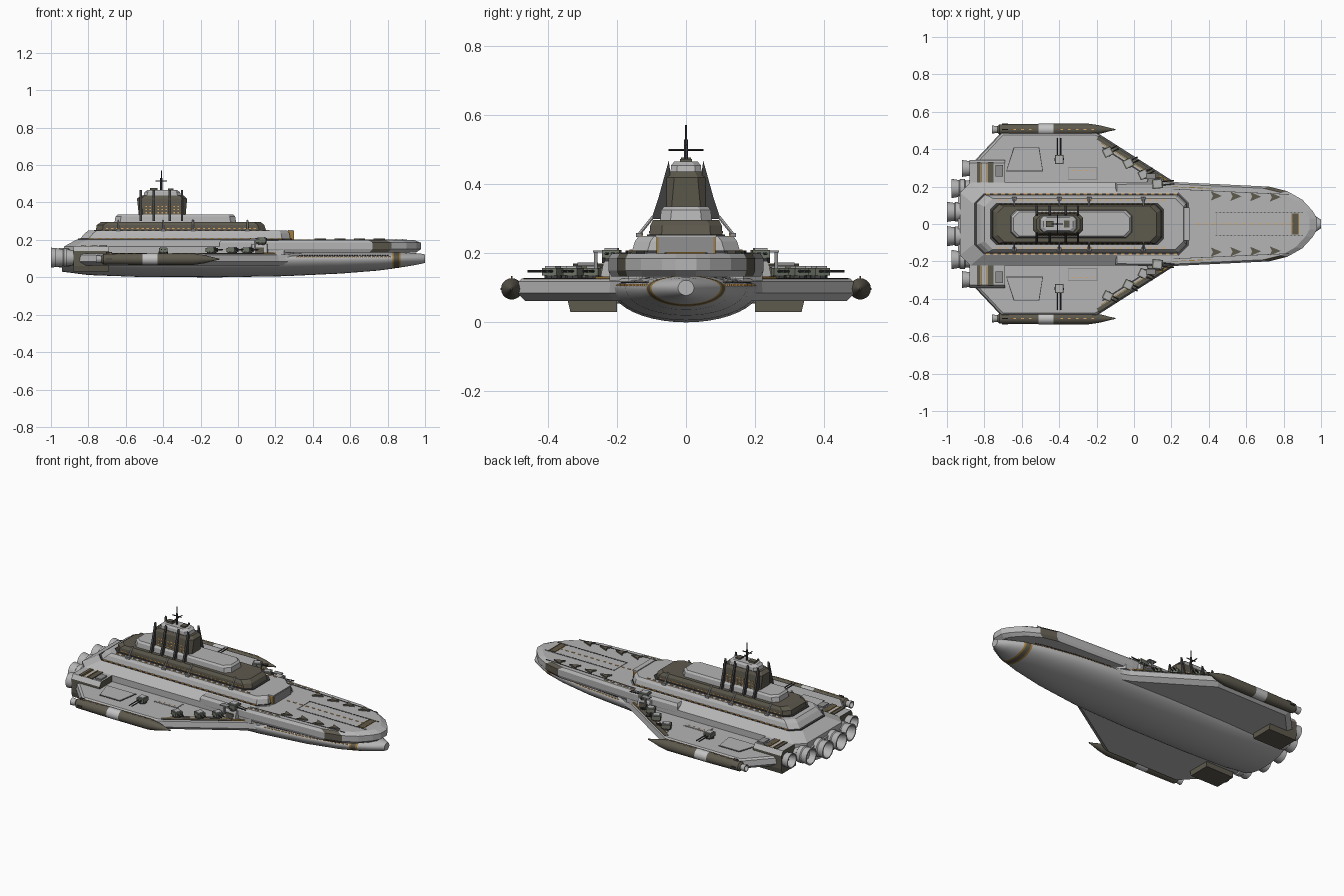
import bpy, bmesh, math
from mathutils import Vector

if "Cube" in bpy.data.objects:
    bpy.data.objects.remove(bpy.data.objects["Cube"])


def material(name, r, g, b):
    m = bpy.data.materials.new(name)
    m.use_nodes = True
    m.diffuse_color = (r, g, b, 1)
    m.node_tree.nodes["Principled BSDF"].inputs["Base Color"].default_value = (r, g, b, 1)
    return m


LIGHT = material("hull light grey", .46, .46, .46)
MID = material("panel grey", .28, .28, .28)
OLIVE = material("dark olive", .11, .1, .075)
DARK = material("dark metal", .05, .05, .05)
GOLD = material("gold trim", .36, .2, .04)
GLOW = material("amber windows", .75, .38, .1)
GREEN = material("turret grey green", .16, .18, .14)
PALE = material("pale band", .55, .55, .55)
smooth = []


def finish(name, bm, mats, mirror, rule=None):
    bmesh.ops.recalc_face_normals(bm, faces=bm.faces)
    if rule:
        for f in bm.faces:
            f.material_index = rule(f.calc_center_median(), f.normal)
    me = bpy.data.meshes.new(name)
    bm.to_mesh(me)
    bm.free()
    for m in mats:
        me.materials.append(m)
    ob = bpy.data.objects.new(name, me)
    bpy.context.collection.objects.link(ob)
    if mirror:
        mod = ob.modifiers.new("mirror", "MIRROR")
        mod.use_axis = (False, True, False)
        mod.use_clip = False
        mod.use_mirror_merge = False
    return ob


def loft(name, rings, mats, mirror=False, rule=None, round_it=False):
    """Skin a list of equal-length point rings and cap both ends."""
    bm = bmesh.new()
    vs = [[bm.verts.new(p) for p in ring] for ring in rings]
    for a, b in zip(vs, vs[1:]):
        for i in range(len(a)):
            j = (i + 1) % len(a)
            bm.faces.new((a[i], a[j], b[j], b[i]))
    bm.faces.new(vs[0])
    bm.faces.new(vs[-1])
    ob = finish(name, bm, mats, mirror, rule)
    if round_it:
        smooth.append(ob)
    return ob


def boxes(name, items, mat, mirror=True):
    """Many boxes (centre, size, turn about z) in one mesh."""
    bm = bmesh.new()
    for c, s, *turn in items:
        a = turn[0] if turn else 0
        vs = bmesh.ops.create_cube(bm, size=1)["verts"]
        for v in vs:
            x, y, z = v.co.x * s[0], v.co.y * s[1], v.co.z * s[2]
            v.co = (c[0] + x * math.cos(a) - y * math.sin(a),
                    c[1] + x * math.sin(a) + y * math.cos(a), c[2] + z)
    return finish(name, bm, [mat], mirror)


def tier(name, levels, c, mat):
    """Stacked octagonal plan outlines: z, rear x, front x, half width."""
    rings = []
    for z, a, b, w in levels:
        half = [(b, w - c), (b - c, w), (a + c, w), (a, w - c)]
        rings.append([(x, y, z) for x, y in half] + [(x, -y, z) for x, y in half[::-1]])
    return loft(name, rings, [mat])


def slab(name, half, levels, mats, cx=0, rule=None):
    """Mirrored plan outline, scaled about cx at each level."""
    full = half + [(x, -y) for x, y in half[::-1]]
    return loft(name, [[(cx + (x - cx) * s, y * s, z) for x, y in full]
                       for z, s in levels], mats, rule=rule)


def plate(name, pts, z, t, mat):
    return loft(name, [[(x, y, h) for x, y in pts] for h in (z, z + t)], [mat], True)


def turned(name, profile, y, z, mats, rule=None, n=20, mirror=True):
    """Round part along x from (x, radius) pairs."""
    rings = [[(x, y + r * math.cos(k * math.tau / n), z + r * math.sin(k * math.tau / n))
              for k in range(n)] for x, r in profile]
    return loft(name, rings, mats, mirror, rule, True)


def rod(name, p, q, r, mat, mirror=True, n=6):
    p, q = Vector(p), Vector(q)
    u = (q - p).orthogonal().normalized()
    w = (q - p).normalized().cross(u)
    return loft(name, [[c + (u * math.cos(k * math.tau / n) + w * math.sin(k * math.tau / n)) * r
                        for k in range(n)] for c in (p, q)], [mat], mirror)


def spread(a, b, n):
    return [a + (b - a) * i / (n - 1) for i in range(n)]


# Lower hull: x, half width, keel height, top height
SECTIONS = [(-.94, .19, .03, .14), (-.8, .205, .012, .14), (-.5, .213, .001, .14),
            (-.1, .215, 0, .14), (.25, .208, .006, .14), (.55, .175, .02, .138),
            (.75, .137, .036, .137), (.825, .115, .046, .135), (.835, .113, .048, .135),
            (.86, .105, .051, .135), (.87, .1, .053, .134), (.94, .062, .064, .13),
            (.99, .03, .074, .125), (1, .023, .078, .122)]


def hull_ring(x, w, lo, hi, n=40):
    ring = []
    for k in range(n):
        a = k * math.tau / n
        h = hi - .1 if math.sin(a) > 0 else .1 - lo
        ring.append((x, w * math.cos(a), .1 + h * math.sin(a)))
    return ring


def hull_colour(c, n):
    if .835 < c.x < .86:
        return 1
    return 2 if .825 < c.x < .87 else 0


def hull_width(x):
    for a, b in zip(SECTIONS, SECTIONS[1:]):
        if a[0] <= x <= b[0]:
            return a[1] + (b[1] - a[1]) * (x - a[0]) / (b[0] - a[0])


loft("lower_hull", [hull_ring(*s) for s in SECTIONS], [LIGHT, OLIVE, GOLD],
     rule=hull_colour, round_it=True)
boxes("hull_windows", [((x, hull_width(x) * .97, .108), (.012, .008, .005))
                       for x in spread(.32, .81, 24)], GLOW)
boxes("hull_ports", [((x, hull_width(x) * .92, .116), (.008, .01, .005))
                     for x in spread(.33, .8, 36)], DARK)

# Forward flight deck
slab("flight_deck", [(-.1, .222), (.2, .225), (.72, .2), (.82, .175), (.9, .13), (.955, .07), (.978, .03)],
     [(.133, .97), (.15, 1), (.185, 1), (.2, .955)], [LIGHT, OLIVE], .1,
     lambda c, n: int(.74 < c.x < .8 and c.z > .14 and abs(n.z) < .95 and abs(n.y) > .3))
boxes("runway_lights", [((x, 0, .201), (.018, .005, .004)) for x in spread(.34, .84, 13)], GLOW, False)
boxes("runway_marks", [((x, .06, .201), (.008, .005, .004)) for x in spread(.44, .9, 24)], DARK)
boxes("runway_edge", [((.67, .062, .2005), (.46, .002, .003)), ((.44, .03, .2005), (.002, .06, .003))], MID)
boxes("deck_edge_line", [((.52, .172, .2005), (.62, .003, .003), -.045)], DARK)
boxes("deck_edge_lights", [((x, .2 - (x - .2) * .045, .199), (.03, .004, .006))
                           for x in spread(.22, .4, 5)], GOLD)
boxes("bow_band", [((.862, 0, .201), (.03, .11, .004))], OLIVE, False)
boxes("bow_band_trim", [((x, 0, .202), (.005, .114, .005)) for x in (.845, .88)], GOLD, False)
for i, x in enumerate((.41, .515, .62, .725)):
    y = .15 - i * .002
    loft(f"parked_fighter_{i}", [[(x, y + .025, z), (x + .06, y, z), (x, y - .025, z), (x + .012, y, z)]
                                 for z in (.199, .208)], [OLIVE], True)

# Stepped superstructure
tier("main_body", [(.12, -.93, .3, .222), (.165, -.93, .3, .222), (.203, -.86, .29, .165)], .055, LIGHT)
tier("body_trench", [(.2, -.855, .285, .162), (.208, -.855, .285, .162)], .05, DARK)
tier("upper_body", [(.205, -.845, .28, .157), (.235, -.82, .275, .148), (.25, -.8, .265, .137)], .045, LIGHT)
tier("upper_trench", [(.249, -.77, .16, .113), (.254, -.77, .16, .113)], .035, DARK)
tier("olive_tier", [(.25, -.76, .15, .106), (.28, -.755, .14, .104), (.297, -.73, .12, .095)], .035, OLIVE)
tier("light_tier", [(.295, -.66, -.01, .075), (.325, -.655, -.015, .072), (.335, -.645, -.025, .064)], .03, LIGHT)
tier("bridge_tower", [(.33, -.53, -.28, .064), (.42, -.54, -.272, .056), (.437, -.52, -.29, .048)], .022, OLIVE)
tier("bridge_roof", [(.435, -.505, -.305, .045), (.455, -.5, -.31, .043), (.466, -.485, -.325, .034)], .018, LIGHT)
boxes("roof_boxes", [((-.45, 0, .47), (.04, .03, .014)), ((-.36, 0, .469), (.03, .035, .01))], OLIVE, False)
boxes("trench_lights", [((x, .16, .208), (.02, .007, .005)) for x in spread(-.78, .22, 26)], GLOW)
boxes("upper_lights", [((x, .128, .252), (.018, .006, .004)) for x in spread(-.72, .16, 24)], GLOW)
boxes("tier_windows", [((x, .105, .262), (.012, .005, .005)) for x in spread(-.7, .09, 30)], GLOW)
boxes("tower_windows", [((x, .064 - (z - .33) * .09, z), (.009, .004, .006))
                        for z in (.345, .362, .379) for x in spread(-.49, -.32, 9)], GLOW)
boxes("forward_door_frame", [((.283, 0, .223), (.026, .172, .054))], GOLD, False)
boxes("forward_door", [((.286, 0, .223), (.028, .16, .048))], MID, False)
boxes("door_hood", [((.283, 0, .25), (.03, .176, .006))], LIGHT, False)

# Tower ribs and side struts
for i, x in enumerate((-.52, -.45, -.365, -.3)):
    side = [(.05, .3), (.1, .3), (.08, .36), (.058, .44), (.05, .468), (.046, .44)]
    loft(f"tower_rib_{i}", [[(x + d, y, z) for y, z in side] for d in (-.006, .006)], [DARK], True)
for i, x in enumerate((-.64, -.4, -.24, .05)):
    rod(f"side_strut_{i}", (x, .14, .25), (x, .096, .305), .005, LIGHT)
    boxes(f"strut_foot_{i}", [((x, .135, .253), (.025, .02, .012))], MID)

# Mast
rod("mast", (-.41, 0, .46), (-.41, 0, .53), .006, DARK, False)
rod("mast_tip", (-.41, 0, .53), (-.41, 0, .572), .003, DARK, False)
rod("mast_crossbar", (-.41, -.05, .5), (-.41, .05, .5), .003, DARK, False)
rod("mast_spar", (-.44, 0, .515), (-.38, 0, .515), .003, DARK, False)

# Swept wings
slab("wing", [(.36, .17), (.22, .222), (-.2, .49), (-.71, .49), (-.86, .33), (-.9, .15)],
     [(.062, .95), (.085, 1), (.118, .99), (.127, .97)], [LIGHT], -.4)
EDGE = math.atan2(.268, -.42)
boxes("wing_edge_trench", [((.0, .338, .127), (.46, .022, .004), EDGE)], OLIVE)
boxes("wing_edge_trim", [((.01, .314, .127), (.44, .004, .004), EDGE),
                         ((.18, .232, .13), (.1, .008, .006), EDGE)], GOLD)
boxes("wing_walkway", [((.0, .302, .1265), (.4, .008, .003), EDGE)], DARK)
for name, g, z, mat in (("wing_panel_border", .004, .124, DARK), ("wing_panel", 0, .126, LIGHT)):
    plate(name, [(-.68 - g, .285 - g), (-.49 + g, .285 - g), (-.51 + g, .405 + g), (-.64 - g, .405 + g)],
          z, .005, mat)
    plate(name + "_small", [(-.35 - g, .24 - g), (-.2 + g, .24 - g), (-.2 + g, .3 + g), (-.35 - g, .3 + g)],
          z - .001, .005, MID if g else mat)
boxes("wing_lights", [((x, .285, .129), (.01, .005, .004)) for x in spread(-.32, -.22, 4)], GLOW)

# Wing tip pods
turned("tip_pod", [(-.73, .018), (-.72, .028), (-.51, .031), (-.43, .031), (-.24, .031),
                   (-.18, .022), (-.13, .009), (-.1, .003)], .505, .097, [OLIVE, PALE],
       lambda c, n: int(-.51 < c.x < -.43))
turned("pod_nozzle", [(-.72, .016), (-.76, .022), (-.76, .017), (-.735, .012)], .505, .097, [LIGHT])
boxes("pod_lights", [((x, .505, .1285), (.014, .005, .004)) for x in spread(-.68, -.22, 12)
                     if not -.53 < x < -.41], GLOW)
boxes("pod_fin", [((-.69, .535, .097), (.03, .006, .006)), ((-.69, .505, .13), (.03, .005, .01))], DARK)

# Outboard engine blocks
loft("engine_block", [[(x, y, z) for y, z in ((.2, .03), (.335, .03), (.342, .06), (.342, .14), (.325, .165), (.2, .165))]
                      for x in (-.88, -.69)], [LIGHT, OLIVE], True,
     lambda c, n: int(n.z < .4))
boxes("engine_block_bands", [((-.83, .275, .167), (.018, .105, .006)), ((-.765, .275, .167), (.03, .105, .005))], OLIVE)
boxes("engine_block_trim", [((-.785, .275, .168), (.006, .1, .006)), ((-.815, .275, .168), (.005, .1, .006))], GOLD)
boxes("engine_block_vent", [((-.72, .285, .169), (.04, .06, .01))], MID)

# Main thrusters
for i, (x, y, r) in enumerate(((-1, .065, .054), (-.975, .19, .051), (-.92, .297, .045))):
    turned(f"thruster_{i}", [(x + .14, r * .8), (x + .075, r * .85), (x + .07, r * .98), (x + .045, r * .98),
                             (x + .04, r * .88), (x, r), (x, r * .86), (x + .05, r * .6)],
           y, .105, [LIGHT, DARK], lambda c, n, e=x: int(c.x > e + .045 and n.x < -.9), 24)


# Gun turrets: position, deck height, heading
def turret(name, x, y, z, turn, s, reach):
    c, d = math.cos(turn), math.sin(turn)
    rod(name + "_base", (x, y, z - .004), (x, y, z + .01 * s), .026 * s, DARK, n=10)
    boxes(name + "_house", [((x, y, z + .02 * s), (.05 * s, .046 * s, .022 * s), turn)], GREEN)
    boxes(name + "_roof", [((x, y, z + .033 * s), (.036 * s, .034 * s, .006 * s), turn)], LIGHT)
    for k in (-1, 1):
        p = Vector((x - d * k * .009, y + c * k * .009, z + .021 * s))
        rod(f"{name}_barrel_{'right' if k < 0 else 'left'}", p, p + Vector((c, d, 0)) * reach, .0035, DARK)


turret("wing_turret_outer", -.14, .385, .127, .45, 1, .06)
turret("wing_turret_mid", -.03, .325, .127, .45, 1, .06)
turret("wing_turret_inner", .05, .265, .127, .45, 1, .06)
turret("wing_turret_rear", -.4, .345, .127, math.pi / 2, 1, .115)
loft("turret_pylon", [[(.06, .18, z), (.17, .18, z), (.155, w, z), (.075, w, z)]
                      for z, w in ((.12, .25), (.17, .24), (.178, .235))], [LIGHT], True)
boxes("pylon_slots", [((.115, .246, .145), (.05, .006, .03)), ((.163, .205, .15), (.008, .03, .035))], OLIVE)
turret("pylon_turret", .125, .215, .176, .1, 1.1, .09)
boxes("pylon_bridge", [((.09, .255, .205), (.05, .03, .005)), ((.09, .262, .18), (.01, .01, .05))], MID)

# Soften round parts
bpy.ops.object.select_all(action="DESELECT")
for ob in smooth:
    ob.select_set(True)
bpy.context.view_layer.objects.active = smooth[0]
bpy.ops.object.shade_smooth_by_angle(angle=math.radians(35))
